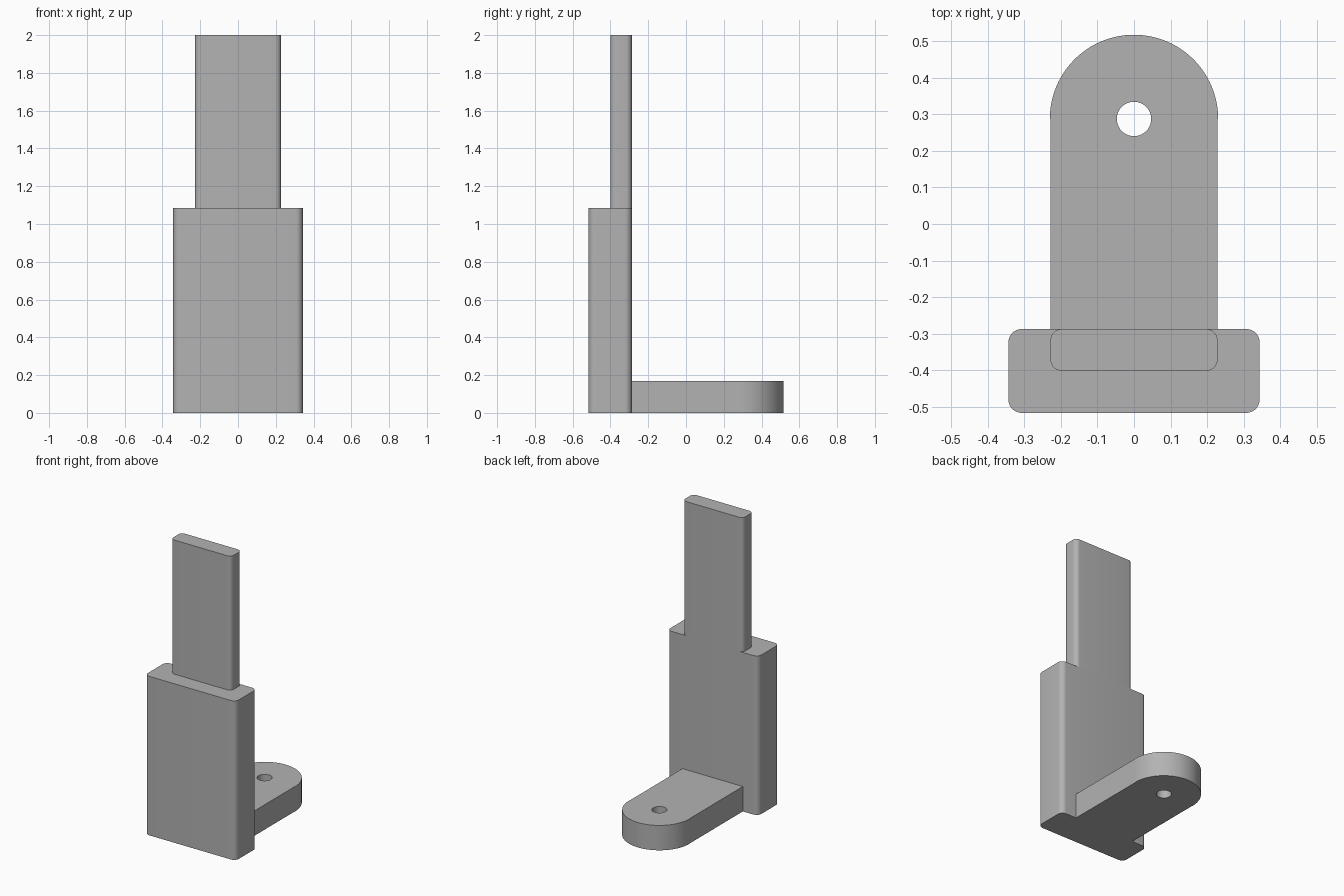
import bpy, bmesh
from math import sin, cos, pi, radians

cube = bpy.data.objects.get("Cube")
if cube:
    bpy.data.objects.remove(cube, do_unlink=True)

grey = bpy.data.materials.new("plain grey")
grey.use_nodes = True
colour = (0.45, 0.45, 0.45, 1)
grey.diffuse_color = colour
grey.node_tree.nodes["Principled BSDF"].inputs["Base Color"].default_value = colour


def arc(cx, cy, r, start, end, steps):
    angles = [start + (end - start) * i / steps for i in range(steps + 1)]
    return [(cx + r * cos(a), cy + r * sin(a)) for a in angles]


def rounded_rect(half_x, y0, y1, r):
    corners = [(half_x - r, y1 - r), (r - half_x, y1 - r),
               (r - half_x, y0 + r), (half_x - r, y0 + r)]
    points = []
    for i, (cx, cy) in enumerate(corners):
        points += arc(cx, cy, r, i * pi / 2, (i + 1) * pi / 2, 8)
    return points


def extrude(name, points, z0, z1):
    bm = bmesh.new()
    face = bm.faces.new([bm.verts.new((x, y, z0)) for x, y in points])
    result = bmesh.ops.extrude_face_region(bm, geom=[face], use_keep_orig=True)
    top = [v for v in result["geom"] if isinstance(v, bmesh.types.BMVert)]
    bmesh.ops.translate(bm, verts=top, vec=(0, 0, z1 - z0))
    bmesh.ops.recalc_face_normals(bm, faces=bm.faces)
    mesh = bpy.data.meshes.new(name)
    bm.to_mesh(mesh)
    bm.free()
    mesh.materials.append(grey)
    obj = bpy.data.objects.new(name, mesh)
    bpy.context.collection.objects.link(obj)
    return obj


back = -0.287       # shared rear plane of the upright parts
block_top = 1.085
pivot = 0.287       # centre of the rounded foot end and its hole

# Upright block with a thinner tongue standing flush with its back
block = extrude("upright_block", rounded_rect(0.343, -0.516, back, 0.036), 0, block_top)
tongue = extrude("upper_tongue", rounded_rect(0.228, -0.401, back, 0.03), block_top, 2)

# Foot plate with a rounded end
foot_outline = [(-0.228, back), (0.228, back), (0.228, pivot)]
foot_outline += arc(0, pivot, 0.23, 0, pi, 48) + [(-0.228, pivot)]
foot = extrude("foot_plate", foot_outline, 0, 0.17)

# Bolt hole through the foot
cutter = extrude("hole_cutter", arc(0, pivot, 0.047, 0, 2 * pi, 40)[:-1], -0.1, 0.3)
cutter.hide_render = True
cut = foot.modifiers.new("bolt_hole", 'BOOLEAN')
cut.operation = 'DIFFERENCE'
cut.solver = 'EXACT'
cut.object = cutter
bpy.context.view_layer.objects.active = foot
bpy.ops.object.modifier_apply(modifier=cut.name)
bpy.data.objects.remove(cutter, do_unlink=True)

# Smooth the rounded corners, keeping the edges sharp
bpy.ops.object.select_all(action='DESELECT')
for part in (block, tongue, foot):
    part.select_set(True)
bpy.ops.object.shade_smooth_by_angle(angle=radians(30))
